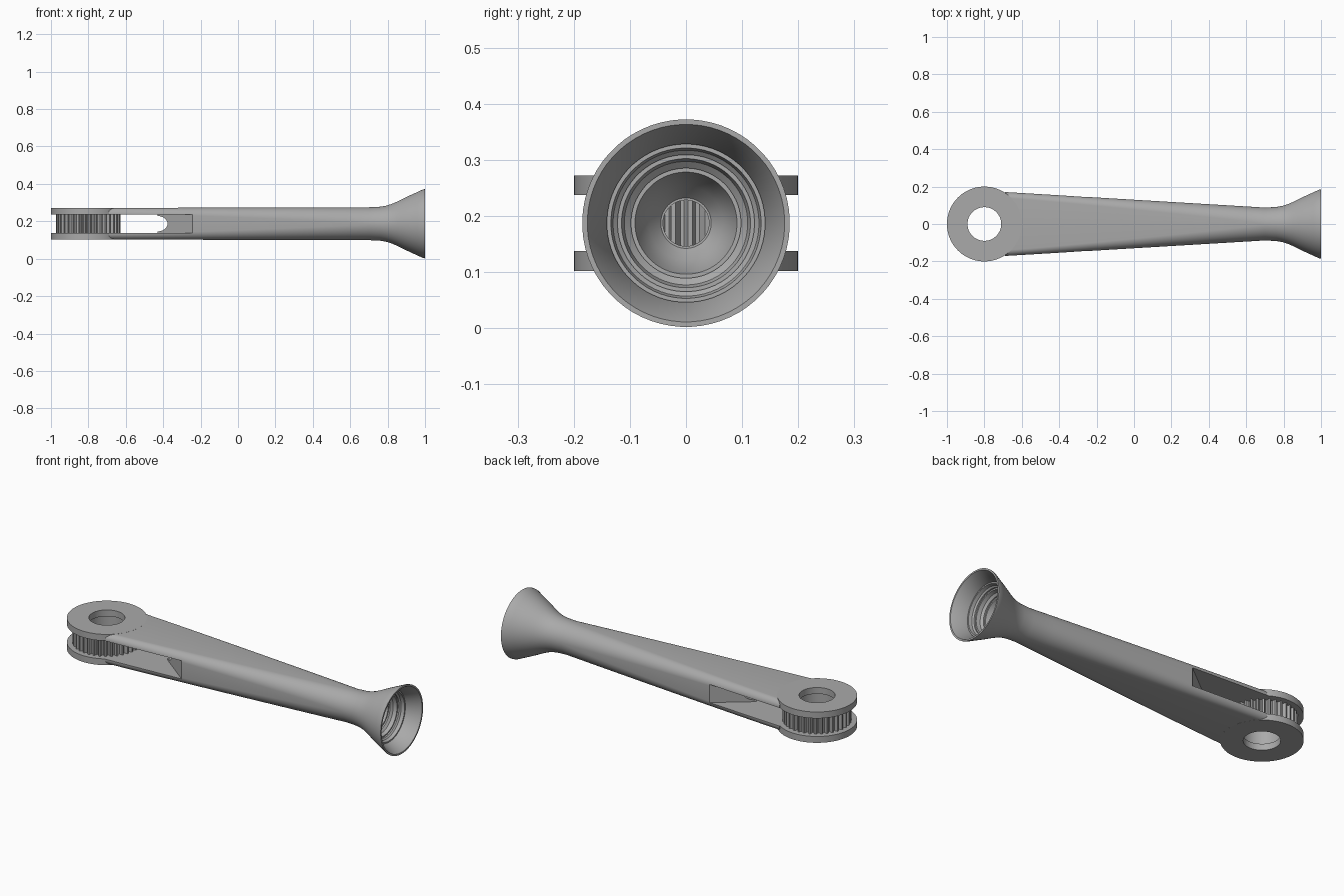
import bpy, bmesh, math

cube = bpy.data.objects.get("Cube")
if cube:
    bpy.data.objects.remove(cube, do_unlink=True)

MID = 0.187      # height of the arm's centre line
HUB_X = -0.8     # pulley axis

grey = bpy.data.materials.new("grey plastic")
grey.use_nodes = True
COLOUR = (0.4, 0.4, 0.4, 1)
grey.diffuse_color = COLOUR
grey.node_tree.nodes["Principled BSDF"].inputs["Base Color"].default_value = COLOUR


def finish(name, bm):
    bmesh.ops.recalc_face_normals(bm, faces=bm.faces)
    mesh = bpy.data.meshes.new(name)
    bm.to_mesh(mesh)
    bm.free()
    mesh.materials.append(grey)
    obj = bpy.data.objects.new(name, mesh)
    bpy.context.collection.objects.link(obj)
    return obj


def activate(obj):
    bpy.ops.object.select_all(action='DESELECT')
    obj.select_set(True)
    bpy.context.view_layer.objects.active = obj


def smooth(obj):
    activate(obj)
    bpy.ops.object.shade_smooth_by_angle(angle=math.radians(28))


def bridge(bm, a, b):
    n = len(a)
    for i in range(n):
        j = (i + 1) % n
        bm.faces.new((a[i], a[j], b[j], b[i]))


def section(bm, x, w, h, c):
    """Rounded rectangle across the arm; a circle when w = h = c."""
    ring, steps = [], 16
    for corner, (sy, sz) in enumerate(((1, 1), (-1, 1), (-1, -1), (1, -1))):
        for k in range(steps):
            a = (corner + (k + 0.5) / steps) * math.pi / 2
            ring.append(bm.verts.new((x, sy * (w - c) + c * math.cos(a),
                                      MID + sz * (h - c) + c * math.sin(a))))
    return ring


def lathe(name, profile, n=96, radius_scale=None):
    """Closed (radius, z) profile turned round the pulley axis."""
    bm = bmesh.new()
    rings = [[bm.verts.new((HUB_X + r * math.cos(2 * math.pi * i / n),
                            r * math.sin(2 * math.pi * i / n), z))
              for i in range(n)] for r, z in profile]
    for i, ring in enumerate(rings):
        bridge(bm, ring, rings[(i + 1) % len(rings)])
    return finish(name, bm)


# Arm with the flared bell, its stepped inside and the long bore
bm = bmesh.new()
rings = []
for i in range(13):
    t = i / 12
    w = 0.171 + (0.088 - 0.171) * t
    h = 0.0845 + 0.0035 * t
    rings.append(section(bm, -0.69 + 1.39 * t, w, h, 0.032 + 0.056 * t ** 1.3))
outside = [(0.76, 0.091), (0.79, 0.096), (0.82, 0.105), (0.85, 0.118),
           (0.88, 0.133), (0.92, 0.152), (0.96, 0.17), (0.99, 0.184), (1.0, 0.185)]
inside = [(1.0, 0.176), (0.93, 0.141), (0.923, 0.141), (0.923, 0.134),
          (0.905, 0.13), (0.898, 0.122), (0.89, 0.122), (0.89, 0.115),
          (0.87, 0.11), (0.86, 0.098), (0.852, 0.098), (0.852, 0.091),
          (0.825, 0.083), (0.79, 0.066), (0.765, 0.045), (0.765, 0.041), (-0.5, 0.041)]
for x, r in outside + inside:
    rings.append(section(bm, x, r, r, r))
for a, b in zip(rings, rings[1:]):
    bridge(bm, a, b)
bm.faces.new(rings[0])
bm.faces.new(rings[-1])
arm = finish("arm", bm)

# Slot through the arm with a wedge-shaped end
bm = bmesh.new()
outline = [(-1.1, -0.3), (-0.042, -0.3), (-0.43, 0), (-0.042, 0.3), (-1.1, 0.3)]
low, high = [[bm.verts.new((x, y, z)) for x, y in outline] for z in (0.137, 0.237)]
bridge(bm, low, high)
bm.faces.new(low)
bm.faces.new(high)
cutter = finish("slot_cutter", bm)
cutter.hide_render = True
cut = arm.modifiers.new("slot", 'BOOLEAN')
cut.operation = 'DIFFERENCE'
cut.solver = 'EXACT'
cut.object = cutter
activate(arm)
bpy.ops.object.modifier_apply(modifier=cut.name)
bpy.data.objects.remove(cutter, do_unlink=True)
smooth(arm)

# Flange discs above and below the pulley
for name, z0, z1 in (("lower_flange", 0.102, 0.137), ("upper_flange", 0.237, 0.272)):
    smooth(lathe(name, [(0.09, z0), (0.2, z0), (0.2, z1), (0.09, z1)]))

# Toothed pulley with a wider bore between the flanges
TEETH = 36
bm = bmesh.new()
levels = []
for z in (0.137, 0.237):
    outer, inner = [], []
    for i in range(TEETH * 4):
        a = 2 * math.pi * (i + 0.5) / (TEETH * 4)
        for ring, r in ((outer, 0.173 if i % 4 < 2 else 0.156), (inner, 0.097)):
            ring.append(bm.verts.new((HUB_X + r * math.cos(a), r * math.sin(a), z)))
    levels.append((outer, inner))
(outer0, inner0), (outer1, inner1) = levels
for a, b in ((outer0, outer1), (inner0, inner1), (outer0, inner0), (outer1, inner1)):
    bridge(bm, a, b)
smooth(finish("pulley", bm))
